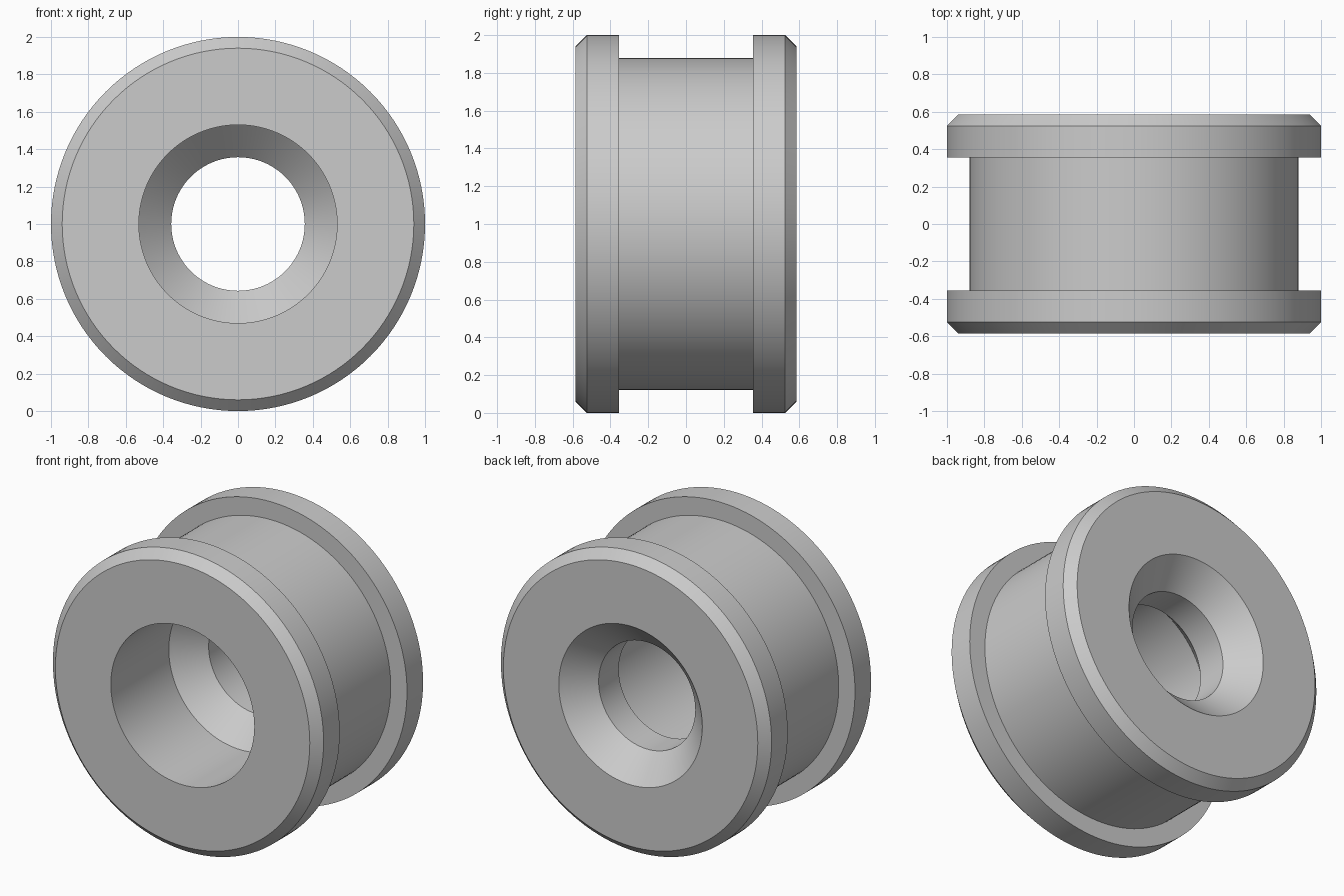
import bpy
import bmesh
from math import pi, radians
from mathutils import Matrix, Vector

cube = bpy.data.objects.get("Cube")
if cube:
    bpy.data.objects.remove(cube, do_unlink=True)

SEGMENTS = 128
CENTRE = Vector((0, 0, 1))
HALF = 0.585          # half the length along the axis
CHAMFER = 0.06
GROOVE = 0.355        # half the groove width
BORE, THROAT = 0.53, 0.357


def material(name, colour):
    mat = bpy.data.materials.new(name)
    mat.use_nodes = True
    mat.diffuse_color = colour
    mat.node_tree.nodes["Principled BSDF"].inputs["Base Color"].default_value = colour
    return mat


def lathe(name, profile, mat):
    """Revolve a closed (y, radius) profile about the y axis."""
    bm = bmesh.new()
    verts = [bm.verts.new((0, y, r)) for y, r in profile]
    edges = [bm.edges.new((a, b)) for a, b in zip(verts, verts[1:] + verts[:1])]
    bmesh.ops.spin(bm, geom=verts + edges, cent=(0, 0, 0), axis=(0, 1, 0),
                   angle=2 * pi, steps=SEGMENTS, use_merge=True)
    bmesh.ops.remove_doubles(bm, verts=bm.verts, dist=0.0001)
    bmesh.ops.recalc_face_normals(bm, faces=bm.faces)
    bmesh.ops.transform(bm, matrix=Matrix.Translation(CENTRE), verts=bm.verts)
    mesh = bpy.data.meshes.new(name)
    bm.to_mesh(mesh)
    bm.free()
    mesh.materials.append(mat)
    obj = bpy.data.objects.new(name, mesh)
    bpy.context.collection.objects.link(obj)
    bpy.ops.object.select_all(action="DESELECT")
    obj.select_set(True)
    bpy.context.view_layer.objects.active = obj
    bpy.ops.object.shade_smooth_by_angle(angle=radians(30))
    return obj


# Outside: one chamfered flange and groove wall, mirrored front to back
flange = [(-HALF, 1 - CHAMFER), (CHAMFER - HALF, 1), (-GROOVE, 1), (-GROOVE, 0.88)]
outside = flange + [(-y, r) for y, r in reversed(flange)]

# Inside: back countersink, narrow throat, conical shoulder, wide front bore
inside = [(HALF, BORE), (HALF - (BORE - THROAT), THROAT),
          (0.2, THROAT), (0.2 - (BORE - THROAT), BORE), (-HALF, BORE)]

grey = material("plain grey", (0.6, 0.6, 0.6, 1))
lathe("grooved_bushing", outside + inside, grey)
